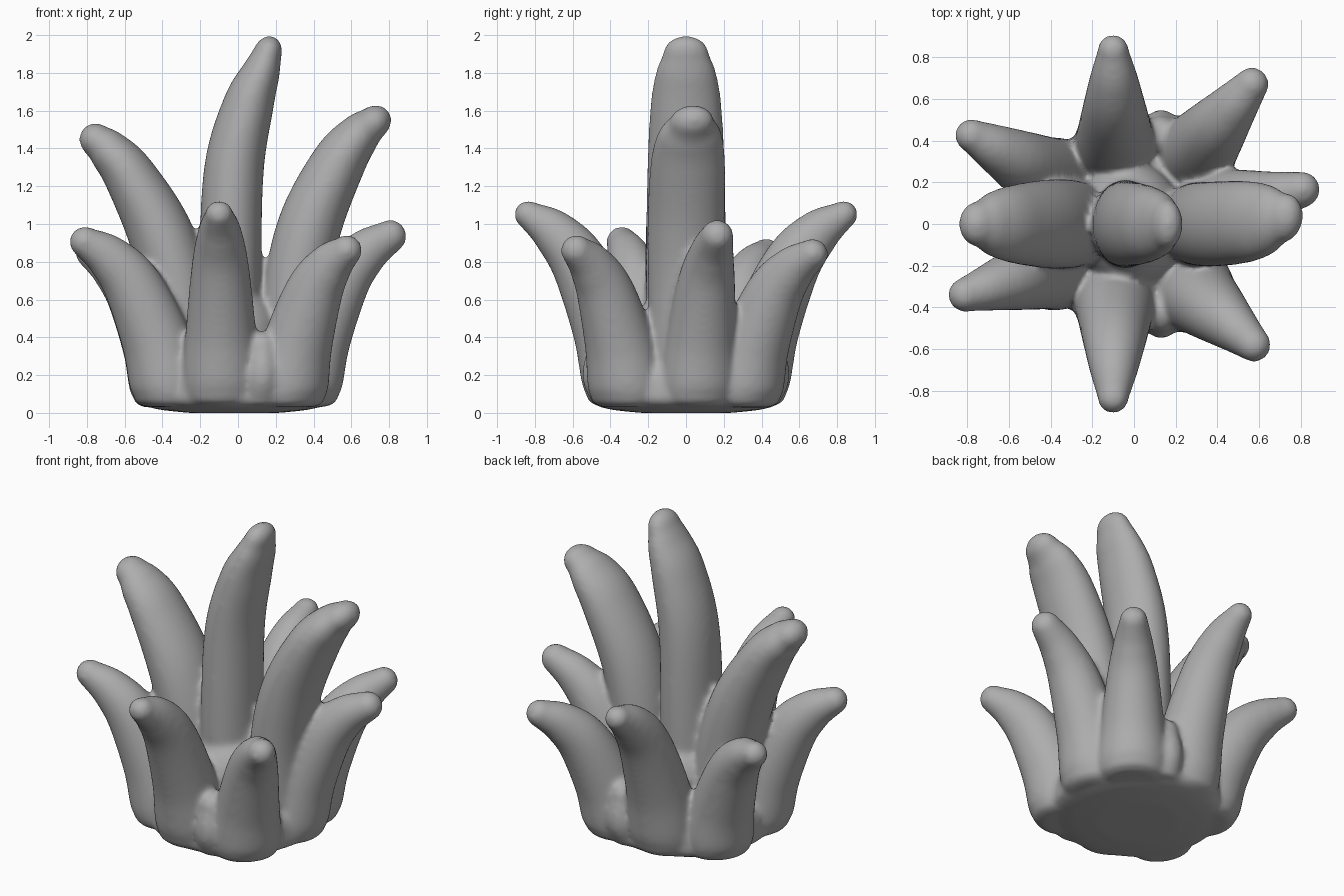
import bpy, bmesh
from math import sin, cos, pi
from mathutils import Vector

if "Cube" in bpy.data.objects:
    bpy.data.objects.remove(bpy.data.objects["Cube"])

grey = bpy.data.materials.new("soft_grey")
grey.use_nodes = True
grey.diffuse_color = (0.42, 0.42, 0.42, 1)
grey.node_tree.nodes["Principled BSDF"].inputs["Base Color"].default_value = (0.42, 0.42, 0.42, 1)

bm = bmesh.new()
SIDES, STEPS = 32, 8


def spline(keys):
    """Smooth samples through rows of numbers."""
    keys = [Vector(k) for k in keys]
    ext = [keys[0] * 2 - keys[1]] + keys + [keys[-1] * 2 - keys[-2]]
    out = []
    for a, b, c, d in zip(ext, ext[1:], ext[2:], ext[3:]):
        for i in range(STEPS):
            t = i / STEPS
            out.append(b + (c - a) * t / 2 + (a - b * 2.5 + c * 2 - d / 2) * t**2
                       + ((b - c) * 1.5 + (d - a) / 2) * t**3)
    return out + [keys[-1]]


def leaf(keys, lean):
    """Tapered leaf; each key is x, y, z, half width, half thickness."""
    rows = spline(keys)
    side = Vector((-lean[1], lean[0], 0)).normalized()
    rings = []
    for i, row in enumerate(rows):
        ahead, behind = rows[min(i + 1, len(rows) - 1)], rows[max(i - 1, 0)]
        along = Vector((ahead - behind)[:3]).normalized()
        if i < STEPS:
            along = along.lerp(Vector((0, 0, 1)), 1 - i / STEPS).normalized()
        rings.append((Vector(row[:3]), along, row[3], row[4]))
    # Rounded tip
    mid, along, w, t = rings[-1]
    for k in range(1, 8):
        a = k / 8 * pi / 2
        rings.append((mid + along * sin(a) * (w + t) / 2, along, w * cos(a), t * cos(a)))
    loops = []
    for mid, along, w, t in rings:
        out = along.cross(side).normalized()
        loops.append([bm.verts.new(mid + side * w * cos(2 * pi * j / SIDES)
                                   + out * t * sin(2 * pi * j / SIDES)) for j in range(SIDES)])
    for lo, hi in zip(loops, loops[1:]):
        for j in range(SIDES):
            n = (j + 1) % SIDES
            bm.faces.new((lo[j], lo[n], hi[n], hi[j]))
    bm.faces.new(loops[0][::-1])
    bm.faces.new(loops[-1])


def outer_leaf(base, tip, height, wide=0.19, end=0.075):
    """Short leaf that rises, then arches outward to its tip."""
    base, tip = Vector(base), Vector(tip)
    keys = []
    for f, g, w, t in ((0, 0.035, 0.75, 0.6), (0, 0.07, 0.98, 0.85), (0.01, 0.18, 1.08, 1),
                       (0.12, 0.42, 0.98, 0.97), (0.41, 0.74, 0.8, 0.82), (0.7, 0.905, 0.62, 0.65),
                       (1, 1, end / wide, end / wide)):
        p = base.lerp(tip, f)
        keys.append((p.x, p.y, g * height, w * wide, t * wide))
    leaf(keys, tip - base)


# Ring of short outer leaves
for s in (-1, 1):
    outer_leaf((-0.09, 0.36 * s), (-0.1, 0.835 * s), 1.05)
outer_leaf((-0.38, -0.21), (-0.81, -0.34), 0.905, end=0.083)
outer_leaf((-0.38, 0.21), (-0.78, 0.425), 0.845, end=0.08)
outer_leaf((0.28, -0.32), (0.575, -0.58), 0.86, end=0.083)
outer_leaf((0.28, 0.32), (0.565, 0.67), 0.84, end=0.083)
outer_leaf((0.36, 0.07), (0.805, 0.165), 0.935, end=0.088)

# Tall centre leaf
leaf([(-0.04, 0, 0.05, 0.2, 0.17), (-0.04, 0, 0.8, 0.212, 0.165), (-0.02, 0, 1.3, 0.205, 0.158),
      (0.055, 0, 1.63, 0.188, 0.135), (0.12, 0, 1.8, 0.16, 0.103), (0.155, 0, 1.9, 0.122, 0.077)],
     (1, 0))

# Tall leaves on both sides
leaf([(-0.27, 0, 0.05, 0.19, 0.17), (-0.29, 0, 0.5, 0.21, 0.18), (-0.4, 0, 0.92, 0.215, 0.175),
      (-0.57, 0, 1.25, 0.19, 0.14), (-0.68, 0, 1.385, 0.155, 0.113), (-0.745, 0, 1.44, 0.11, 0.09)],
     (-1, 0))
leaf([(0.28, 0, 0.05, 0.19, 0.17), (0.3, 0, 0.6, 0.2, 0.17), (0.38, 0, 0.99, 0.205, 0.17),
      (0.53, 0.01, 1.32, 0.198, 0.145), (0.64, 0.02, 1.47, 0.17, 0.115),
      (0.715, 0.03, 1.535, 0.12, 0.088)], (1, 0))

# Small buds between the leaves
for s in (-1, 1):
    leaf([(0.12, 0.38 * s, 0.04, 0.1, 0.11), (0.13, 0.42 * s, 0.2, 0.1, 0.13),
          (0.13, 0.43 * s, 0.35, 0.075, 0.09)], (0, s))

# Broad rounded core that fills the foot of the plant
leaf([(-0.02, 0, 0, 0.24, 0.24), (-0.02, 0, 0.018, 0.4, 0.4), (-0.02, 0, 0.045, 0.48, 0.48),
      (-0.02, 0, 0.1, 0.5, 0.5), (-0.02, 0, 0.25, 0.46, 0.47), (-0.02, 0, 0.39, 0.26, 0.3)], (0, 1))
bmesh.ops.recalc_face_normals(bm, faces=bm.faces)

mesh = bpy.data.meshes.new("succulent_leaves")
bm.to_mesh(mesh)
bm.free()
mesh.materials.append(grey)
plant = bpy.data.objects.new("succulent_leaves", mesh)
bpy.context.collection.objects.link(plant)

# Fuse everything into one soft skin
fuse = plant.modifiers.new("fuse", "REMESH")
fuse.mode = "VOXEL"
fuse.voxel_size = 0.015
fuse.use_smooth_shade = True
soften = plant.modifiers.new("soften", "SMOOTH")
soften.factor = 0.5
soften.iterations = 16
mesh.polygons.foreach_set("use_smooth", [True] * len(mesh.polygons))
